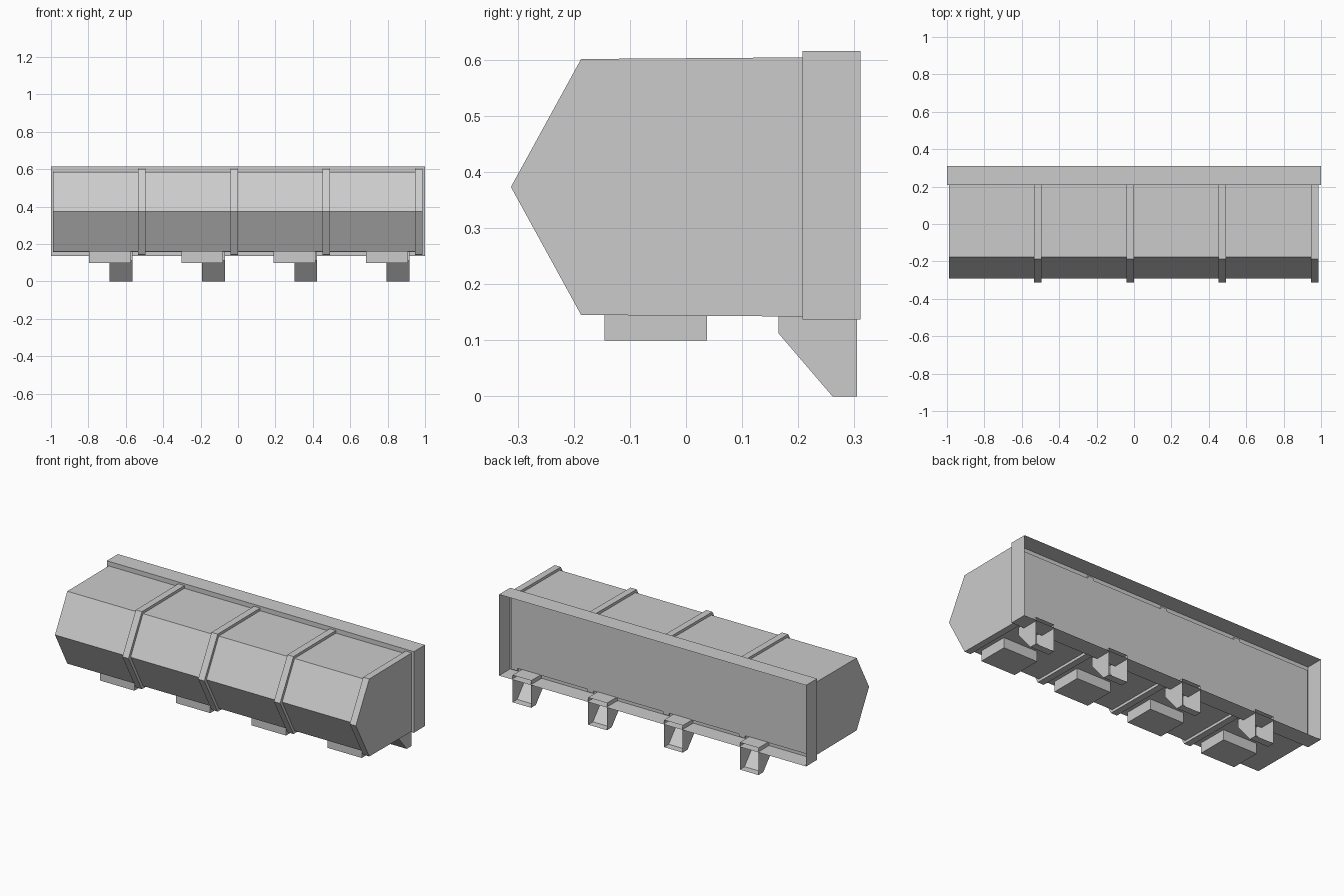
import bpy, bmesh

if "Cube" in bpy.data.objects:
    bpy.data.objects.remove(bpy.data.objects["Cube"])


def extrude_profile(name, profile, x0, x1, open_side=None):
    """Extrude a (y, z) outline along x; optionally leave one side open."""
    bm = bmesh.new()
    a = [bm.verts.new((x0, y, z)) for y, z in profile]
    b = [bm.verts.new((x1, y, z)) for y, z in profile]
    bm.faces.new(a)
    bm.faces.new(b[::-1])
    n = len(profile)
    sides = [bm.faces.new((a[i], b[i], b[(i + 1) % n], a[(i + 1) % n])) for i in range(n)]
    bmesh.ops.recalc_face_normals(bm, faces=bm.faces[:])
    if open_side is not None:
        bmesh.ops.delete(bm, geom=[sides[open_side]], context='FACES_ONLY')
    mesh = bpy.data.meshes.new(name)
    bm.to_mesh(mesh)
    bm.free()
    obj = bpy.data.objects.new(name, mesh)
    bpy.context.collection.objects.link(obj)
    return obj


def rect(y0, y1, z0, z1):
    return [(y0, z0), (y1, z0), (y1, z1), (y0, z1)]


# Faceted main hull
hull = [(-0.292, 0.373), (-0.177, 0.586), (0.217, 0.588), (0.217, 0.158), (-0.177, 0.160)]
extrude_profile("main_hull", hull, -0.988, 0.986)

# Shallow tray-like frame, open at the back
extrude_profile("back_frame", rect(0.208, 0.311, 0.137, 0.615), -1.0, 1.0, open_side=1)

rib = [(-0.312, 0.373), (-0.187, 0.601), (0.215, 0.604), (0.215, 0.142), (-0.187, 0.145)]
foot = [(0.165, 0.16), (0.165, 0.112), (0.261, 0.0), (0.305, 0.0), (0.305, 0.16)]

# Four repeats: raised rib, underside pad and hollow foot bracket
for i in range(4):
    dx = i * 0.4937
    extrude_profile(f"rib_{i + 1}", rib, -0.535 + dx, -0.495 + dx)
    extrude_profile(f"bottom_pad_{i + 1}", rect(-0.145, 0.037, 0.099, 0.165),
                    -0.797 + dx, -0.573 + dx)
    extrude_profile(f"foot_bracket_{i + 1}", foot, -0.686 + dx, -0.564 + dx, open_side=3)
